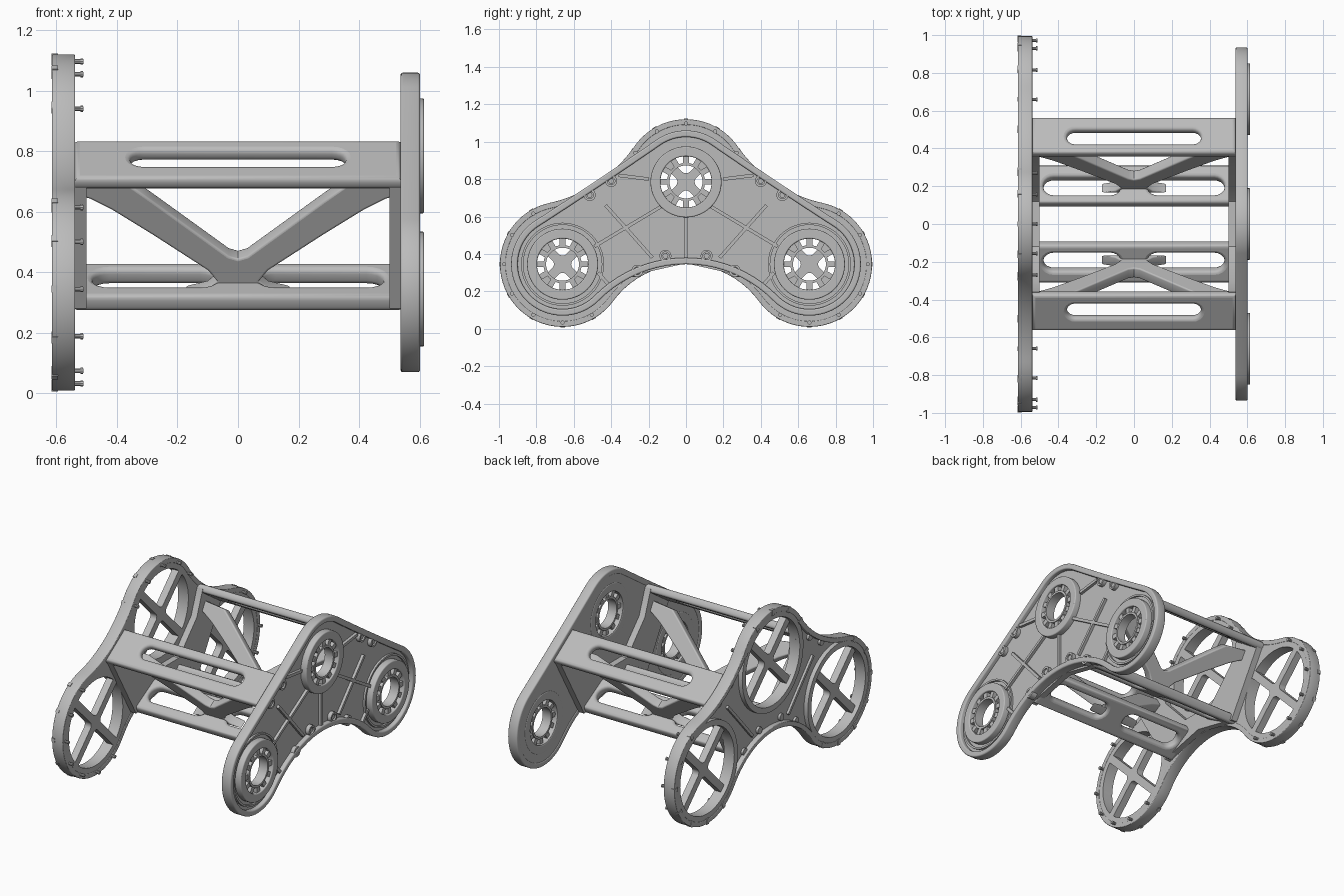
import bpy, math
from math import pi, sin, cos, asin, sqrt
from mathutils import Matrix, Vector

if "Cube" in bpy.data.objects:
    bpy.data.objects.remove(bpy.data.objects["Cube"])

grey = bpy.data.materials.new("machined grey")
grey.use_nodes = True
grey.diffuse_color = (0.5, 0.5, 0.5, 1)
grey.node_tree.nodes["Principled BSDF"].inputs["Base Color"].default_value = (0.5, 0.5, 0.5, 1)

HUBS = [Vector((0, 0.785)), Vector((0.66, 0.345)), Vector((-0.66, 0.345))]
# Side plane: local x, y, z become world y, z, x
SIDE = Matrix(((0, 0, 1, 0), (1, 0, 0, 0), (0, 1, 0, 0), (0, 0, 0, 1)))


def frame(centre, up):
    """Plane running along world x, with its second axis along 'up' in y, z."""
    u = Vector((0, up[0], up[1])).normalized()
    x = Vector((1, 0, 0))
    m = Matrix((x, u, x.cross(u))).transposed().to_4x4()
    m.translation = (0, centre[0], centre[1])
    return m


def sheet(name, loops, matrix, z0, z1, bevel=0.0):
    """Solid sheet from an outline and any number of hole loops."""
    cu = bpy.data.curves.new(name, 'CURVE')
    cu.dimensions, cu.fill_mode = '2D', 'BOTH'
    cu.extrude = (z1 - z0) / 2 - bevel
    cu.bevel_depth, cu.bevel_resolution, cu.offset = bevel, 2, -bevel
    for loop in loops:
        sp = cu.splines.new('POLY')
        sp.points.add(len(loop) - 1)
        for p, q in zip(sp.points, loop):
            p.co = (q[0], q[1], 0, 1)
        sp.use_cyclic_u = True
    ob = bpy.data.objects.new(name, cu)
    bpy.context.collection.objects.link(ob)
    ob.matrix_world = matrix @ Matrix.Translation((0, 0, (z0 + z1) / 2))
    bpy.ops.object.select_all(action='DESELECT')
    ob.select_set(True)
    bpy.context.view_layer.objects.active = ob
    bpy.ops.object.convert(target='MESH')
    ob = bpy.context.view_layer.objects.active
    ob.data.materials.clear()
    ob.data.materials.append(grey)
    bpy.ops.object.shade_smooth_by_angle(angle=math.radians(35))
    return ob


def arc(c, r, a0, a1, n=24):
    return [(c[0] + r * cos(a0 + (a1 - a0) * i / n), c[1] + r * sin(a0 + (a1 - a0) * i / n))
            for i in range(n + 1)]


def circle(c, r, n=48):
    return arc(c, r, 0, 2 * pi, n)[:-1]


def bar(a, b, w):
    a, b = Vector(a), Vector(b)
    d = (b - a).normalized() * w / 2
    n = Vector((-d.y, d.x))
    return [a + n, a - n, b - n, b + n]


def slot(x0, x1, v, w):
    r = w / 2
    return (arc((x1 - r, v), r, -pi / 2, pi / 2, 10) + arc((x0 + r, v), r, pi / 2, 3 * pi / 2, 10))


def ang(v):
    return math.atan2(v.y, v.x)


def outline(r, waist, inset=0.0):
    """Three lobes joined by tangent hollow fillets."""
    r -= inset
    fillets = []
    for i in range(3):
        a, b = HUBS[i], HUBS[(i + 1) % 3]
        d = b - a
        half, n = d.length / 2, Vector((-d.y, d.x)).normalized()
        w = (0 if i == 1 else waist) - inset
        rho = (half ** 2 + w ** 2 - r ** 2) / (2 * (r - w))
        fillets.append(((a + b) / 2 + n * (w + rho), rho))
    pts = []
    for i in range(3):
        a, b = HUBS[i], HUBS[(i + 1) % 3]
        f, rho = fillets[i]
        a0, a1 = ang(a - f), ang(b - f)
        pts += arc(f, rho, a0, a0 + (a1 - a0 + pi) % (2 * pi) - pi, 20)[:-1]
        g = fillets[(i + 1) % 3][0]
        a0, a1 = ang(f - b), ang(g - b)
        pts += arc(b, r, a0, a0 - (a0 - a1) % (2 * pi), 40)[:-1]
    return pts


def quadrant(c, phi, r, hw, tip):
    """Opening between two spokes, with a rounded tip."""
    k = pi / 4 - asin(hw / r)
    t = (hw + tip) * sqrt(2)
    tc = (c[0] + t * cos(phi), c[1] + t * sin(phi))
    return arc(c, r, phi - k, phi + k, 16) + arc(tc, tip, phi + 3 * pi / 4, phi + 5 * pi / 4, 8)


# Bearing plate: floor, rim and rounded hubs
sheet("bearing_plate_floor", [outline(0.272, 0.27, 0.01)] + [circle(h, 0.137) for h in HUBS],
      SIDE, 0.54, 0.575)
sheet("bearing_plate_rim", [outline(0.275, 0.272), outline(0.275, 0.272, 0.035)],
      SIDE, 0.537, 0.602, 0.008)
for i, h in enumerate(HUBS):
    sheet("bearing_hub", [circle(h, 0.19), circle(h, 0.137)], SIDE, 0.538, 0.615, 0.006)
    sheet("inner_race", [circle(h, 0.102), circle(h, 0.088)], SIDE, 0.55, 0.61)
    for k in range(12):
        a = 2 * pi * k / 12
        d = Vector((cos(a), sin(a)))
        sheet("bearing_roller", [bar(h + d * 0.098, h + d * 0.142, 0.03)], SIDE, 0.555, 0.605)
    if i:
        sheet("hub_ridge", [circle(h, 0.222), circle(h, 0.21)], SIDE, 0.56, 0.588)

# Stiffening ribs and bolts on both end plates
BOLTS = [(0.4, 0.79), (0.515, 0.715), (0.11, 0.39), (0.26, 0.31)]
RIBS = [((0.13, 0.655), (0.49, 0.44)), ((0.18, 0.38), (0.3, 0.515)), ((0.3, 0.515), (0.43, 0.66)),
        ((0.2, 0.8), (0.36, 0.82)), ((0.47, 0.3), (0.4, 0.22))]
for s in (1, -1):
    for (ay, az), (by, bz) in RIBS:
        sheet("bearing_plate_rib", [bar((s * ay, az), (s * by, bz), 0.018)], SIDE, 0.56, 0.593)
    for y, z in BOLTS:
        c = (s * y, z)
        sheet("bolt_seat", [circle(c, 0.032, 20), circle(c, 0.02, 20)], SIDE, 0.56, 0.6)
        sheet("bolt_head", [circle(c, 0.016, 6)], SIDE, 0.56, 0.594)
        sheet("far_bolt_head", [circle(c, 0.022, 16)], SIDE, -0.6, -0.57)
    for (ay, az), (by, bz) in RIBS[1:3]:
        sheet("ring_plate_rib", [bar((s * ay, az), (s * by, bz), 0.018)], SIDE, -0.6, -0.57)
sheet("centre_rib", [bar((0, 0.6), (0, 0.36), 0.018)], SIDE, 0.56, 0.593)

# Ring plate: spoked openings, rim and collars
holes = [quadrant(h, k * pi / 2, 0.272, 0.024, 0.03) for h in HUBS for k in range(4)]
sheet("ring_plate_floor", [outline(0.33, 0.255)] + holes, SIDE, -0.585, -0.54)
sheet("ring_plate_rim", [outline(0.335, 0.26), outline(0.335, 0.26, 0.03)],
      SIDE, -0.615, -0.538, 0.004)
for i, h in enumerate(HUBS):
    sheet("ring_collar", [circle(h, 0.308), circle(h, 0.272)], SIDE, -0.612, -0.54)
    # Studs and rim tabs around the free side of each ring
    span = {0: range(30, 151, 30), 1: range(-120, 61, 30), 2: range(120, 301, 30)}[i]
    for deg in span:
        d = Vector((cos(math.radians(deg)), sin(math.radians(deg))))
        sheet("stud", [circle(h + d * 0.312, 0.008, 10)], SIDE, -0.55, -0.51)
        sheet("stud_tip", [circle(h + d * 0.312, 0.011, 10)], SIDE, -0.52, -0.512)
        sheet("rim_tab", [bar(h + d * 0.3, h + d * 0.338, 0.024)], SIDE, -0.617, -0.595)

# End flanges tying the beams together
half = [(0.36, 0.82), (0.55, 0.69), (0.31, 0.28)]
inner = [(0.12, 0.47), (0.3, 0.66)]
flange = half + [(0, 0.35)] + [(-y, z) for y, z in half[::-1]] + \
    [(-y, z) for y, z in inner[::-1]] + inner
for x in (0.5, -0.54):
    sheet("end_flange", [flange], SIDE, x, x + 0.04)

# Slotted beams and V-shaped braces, front and back
brace_left = [(-0.54, 0.42), (-0.36, 0.40), (-0.28, 0.335), (-0.03, 0.125), (0, 0.115)]
brace_low = [(-0.17, -0.02), (-0.1, 0.0), (-0.07, 0.03), (-0.1, 0.07), (-0.28, 0.205),
             (-0.42, 0.305), (-0.49, 0.345), (-0.54, 0.36)]
brace = brace_left + [(-x, v) for x, v in brace_left[-2::-1]] + \
    [(-x, v) for x, v in brace_low[::-1]] + brace_low
edge = [(-0.54, -1), (0.54, -1), (0.54, 1), (-0.54, 1)]
for s in (1, -1):
    sheet("upper_beam", [[(x, v * 0.115) for x, v in edge], slot(-0.355, 0.355, 0.01, 0.09)],
          frame((s * 0.46, 0.755), (s * -0.83, 0.56)), -0.024, 0.024, 0.018)
    sheet("lower_beam", [[(x, v * 0.115) for x, v in edge],
                         slot(-0.48, -0.07, 0.01, 0.11), slot(0.07, 0.48, 0.01, 0.11)],
          frame((s * 0.2, 0.352), (s * -0.87, 0.49)), -0.03, 0.03, 0.018)
    sheet("v_brace", [brace], frame((s * 0.2, 0.36), (s * 0.51, 0.86)), -0.03, 0.03, 0.008)
